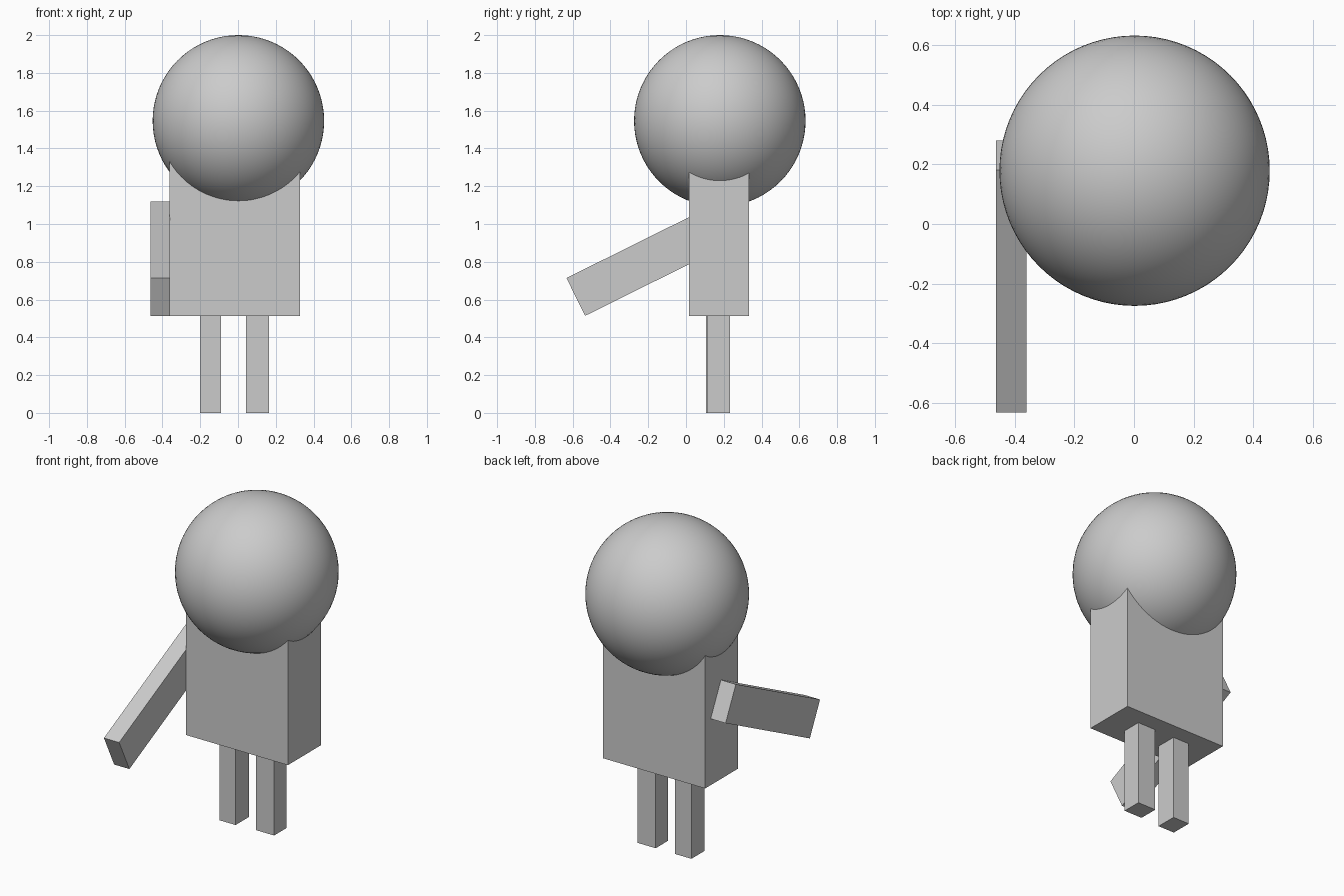
import bpy
import bmesh

if "Cube" in bpy.data.objects:
    bpy.data.objects.remove(bpy.data.objects["Cube"])


def prism(name, profile, x0, x1):
    """Extrude a closed (y, z) profile along x."""
    bm = bmesh.new()
    face = bm.faces.new([bm.verts.new((x0, y, z)) for y, z in profile])
    ext = bmesh.ops.extrude_face_region(bm, geom=[face])
    verts = [g for g in ext["geom"] if isinstance(g, bmesh.types.BMVert)]
    bmesh.ops.translate(bm, verts=verts, vec=(x1 - x0, 0, 0))
    bmesh.ops.recalc_face_normals(bm, faces=bm.faces[:])
    mesh = bpy.data.meshes.new(name)
    bm.to_mesh(mesh)
    bm.free()
    obj = bpy.data.objects.new(name, mesh)
    bpy.context.collection.objects.link(obj)
    return obj


def box(name, x, y, z):
    return prism(name, [(y[0], z[0]), (y[1], z[0]), (y[1], z[1]), (y[0], z[1])], *x)


# Head: large smooth ball
bpy.ops.mesh.primitive_uv_sphere_add(segments=80, ring_count=40, radius=0.454,
                                     location=(0.002, 0.179, 1.546))
head = bpy.context.object
head.name = "head"
bpy.ops.object.shade_smooth()

# Torso: its top is buried in the head
box("torso", (-0.363, 0.327), (0.015, 0.333), (0.512, 1.45))

# Legs: slightly different thickness
box("left_leg", (-0.2, -0.09), (0.105, 0.233), (0, 0.512))
box("right_leg", (0.042, 0.164), (0.115, 0.233), (0, 0.512))

# Single arm, reaching forward and down
box_profile = [(-0.633, 0.714), (-0.534, 0.514), (0.28, 0.918), (0.181, 1.118)]
prism("arm", [box_profile[i] for i in (0, 1, 2, 3)], -0.464, -0.361)
